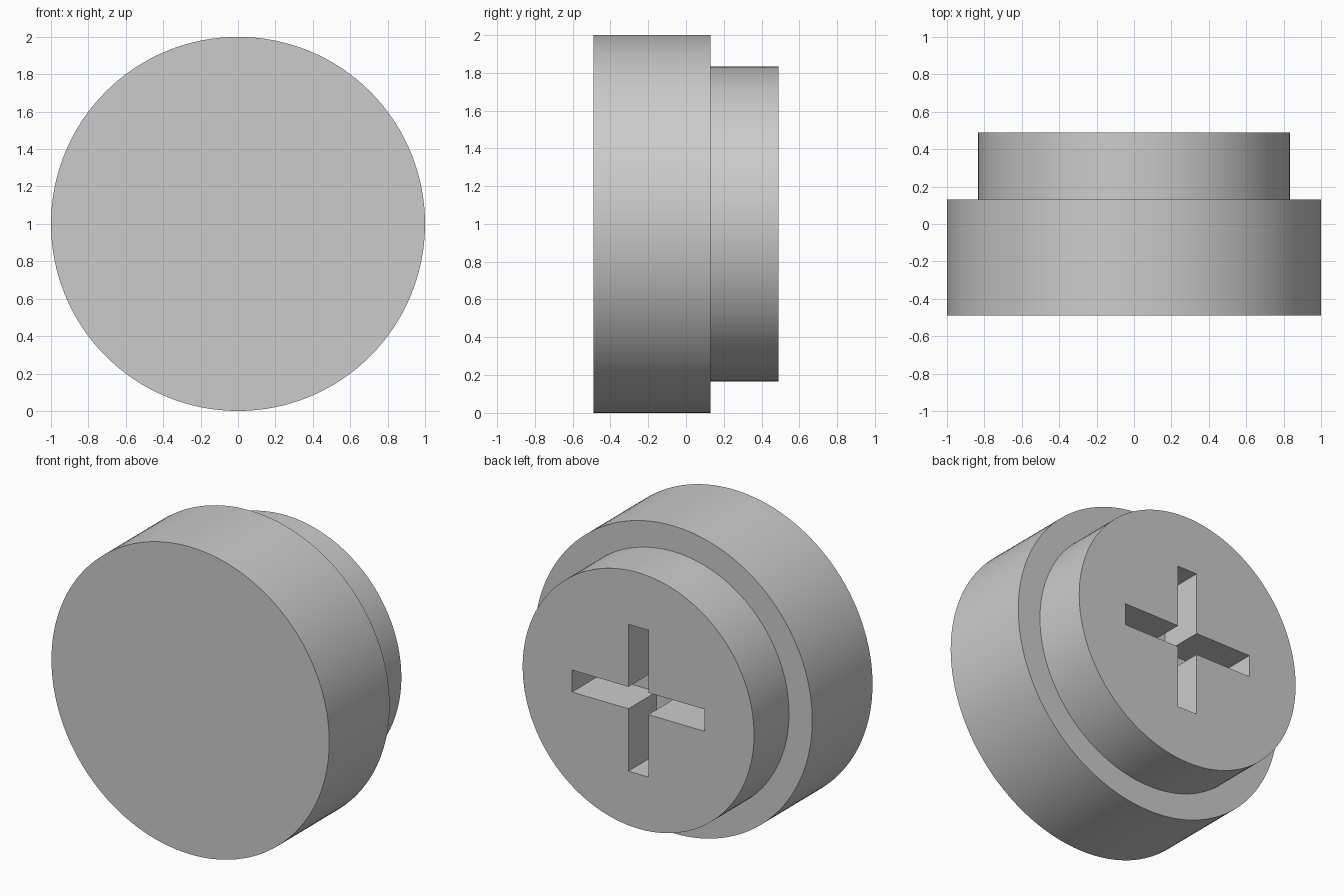
import bpy
import math

cube = bpy.data.objects.get("Cube")
if cube:
    bpy.data.objects.remove(cube, do_unlink=True)

grey = bpy.data.materials.new("plain grey")
grey.use_nodes = True
colour = (0.6, 0.6, 0.6, 1)
grey.diffuse_color = colour
grey.node_tree.nodes["Principled BSDF"].inputs["Base Color"].default_value = colour

FRONT, STEP, BACK = -0.49, 0.13, 0.49
CENTRE_Z = 1.0
SLOT_LENGTH, SLOT_WIDTH, SLOT_DEPTH = 0.955, 0.143, 0.29


def disc(name, radius, y0, y1):
    """Round disc lying along the y axis."""
    bpy.ops.mesh.primitive_cylinder_add(
        vertices=128, radius=radius, depth=y1 - y0,
        location=(0, (y0 + y1) / 2, CENTRE_Z), rotation=(math.pi / 2, 0, 0))
    obj = bpy.context.object
    obj.name = name
    obj.data.materials.append(grey)
    return obj


def cut_slot(target, name, width, height):
    """Cut a rectangular pocket into the back face of the target."""
    bpy.ops.mesh.primitive_cube_add(size=1, location=(0, BACK, CENTRE_Z))
    cutter = bpy.context.object
    cutter.name = name
    cutter.scale = (width, SLOT_DEPTH * 2, height)
    cutter.data.materials.append(grey)
    cutter.hide_render = True
    mod = target.modifiers.new(name, 'BOOLEAN')
    mod.operation = 'DIFFERENCE'
    mod.solver = 'EXACT'
    mod.object = cutter
    bpy.context.view_layer.objects.active = target
    bpy.ops.object.modifier_apply(modifier=name)
    bpy.data.objects.remove(cutter, do_unlink=True)


# Wide front disc and narrower back boss
front_disc = disc("front_disc", 1.0, FRONT, STEP)
back_boss = disc("back_boss", 0.833, STEP, BACK)

# Cross-shaped socket in the back
cut_slot(back_boss, "upright_slot", SLOT_WIDTH, SLOT_LENGTH)
cut_slot(back_boss, "level_slot", SLOT_LENGTH, SLOT_WIDTH)

# Smooth the round sides, keep the rims and slot edges crisp
for obj in (front_disc, back_boss):
    bpy.ops.object.select_all(action='DESELECT')
    obj.select_set(True)
    bpy.context.view_layer.objects.active = obj
    bpy.ops.object.shade_smooth_by_angle(angle=math.radians(30))
